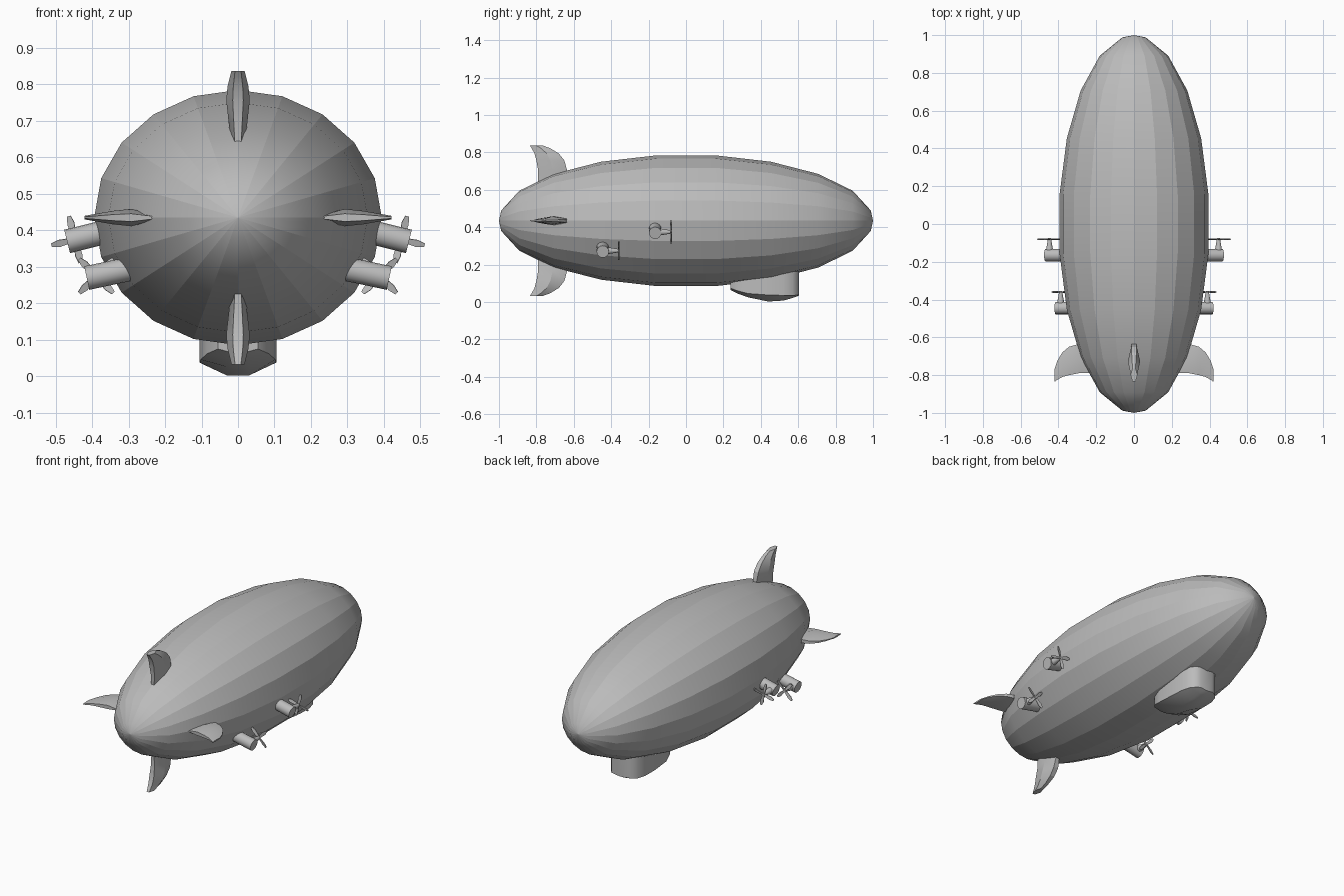
import bpy, bmesh, math
from mathutils import Matrix, Vector

if "Cube" in bpy.data.objects:
    bpy.data.objects.remove(bpy.data.objects["Cube"])

GREY = (0.5, 0.5, 0.5, 1)
grey = bpy.data.materials.new("plain grey")
grey.use_nodes = True
grey.diffuse_color = GREY
grey.node_tree.nodes["Principled BSDF"].inputs["Base Color"].default_value = GREY

MID = 0.435  # height of the hull axis


def finish(name, bm, matrix=Matrix(), angle=None):
    bmesh.ops.recalc_face_normals(bm, faces=bm.faces)
    bm.transform(matrix)
    if matrix.determinant() < 0:
        bmesh.ops.reverse_faces(bm, faces=bm.faces)
    mesh = bpy.data.meshes.new(name)
    bm.to_mesh(mesh)
    bm.free()
    mesh.materials.append(grey)
    obj = bpy.data.objects.new(name, mesh)
    bpy.context.collection.objects.link(obj)
    if angle:
        bpy.ops.object.select_all(action="DESELECT")
        obj.select_set(True)
        bpy.context.view_layer.objects.active = obj
        bpy.ops.object.shade_smooth_by_angle(angle=math.radians(angle))
    return obj


def loft(bm, rings):
    """Skin a list of equal closed rings and cap both ends."""
    loops = [[bm.verts.new(p) for p in ring] for ring in rings]
    n = len(loops[0])
    for a, b in zip(loops, loops[1:]):
        for i in range(n):
            bm.faces.new((a[i], a[(i + 1) % n], b[(i + 1) % n], b[i]))
    bm.faces.new(loops[0])
    bm.faces.new(loops[-1])


# Hull: stretched ball, smooth lengthwise with sharp seams between the panels
bm = bmesh.new()
SIDES = 20
rings = []
for lat in range(-81, 82, 18):
    y, r = math.sin(math.radians(lat)), math.cos(math.radians(lat))
    rings.append([bm.verts.new((0.399 * r * math.cos(i * math.tau / SIDES), y,
                                MID + 0.354 * r * math.sin(i * math.tau / SIDES)))
                  for i in range(SIDES)])
for a, b in zip(rings, rings[1:]):
    for i in range(SIDES):
        j = (i + 1) % SIDES
        bm.faces.new((a[i], a[j], b[j], b[i]))
for y, ring in ((-1, rings[0]), (1, rings[-1])):
    tip = bm.verts.new((0, y, MID))
    for i in range(SIDES):
        bm.faces.new((tip, ring[i], ring[(i + 1) % SIDES]))
for f in bm.faces:
    f.smooth = True
for e in bm.edges:
    e.smooth = abs(e.verts[0].co.y - e.verts[1].co.y) < 0.001
finish("hull", bm)

# Tail fins: swept outline (share of span, leading y, trailing y)
OUTLINE = [(0, -0.635, -0.79), (0.36, -0.635, -0.79), (0.62, -0.65, -0.80),
           (0.8, -0.68, -0.81), (0.93, -0.725, -0.825), (1, -0.765, -0.835)]


def fin(name, turn, root, tip, peak, thick):
    """Fin along local +z, thickest at the peak share of its span."""
    bm = bmesh.new()
    rings = []
    for t, lead, trail in OUTLINE:
        z = root + t * (tip - root)
        k = t / peak if t < peak else (1 - t) / (1 - peak)
        m = thick[0] + (thick[1] - thick[0]) * k
        e, mid = m * 0.45, (lead + trail) / 2
        rings.append([(e, lead, z), (m, mid, z), (e, trail, z),
                      (-e, trail, z), (-m, mid, z), (-e, lead, z)])
    loft(bm, rings)
    place = Matrix.Translation((0, 0, MID)) @ Matrix.Rotation(math.radians(turn), 4, "Y")
    finish(name, bm, place, 20)


fin("top_fin", 0, 0.19, 0.402, 0.7, (0.018, 0.034))
fin("bottom_fin", 180, 0.19, 0.402, 0.7, (0.018, 0.034))
fin("left_fin", 90, 0.22, 0.42, 0.4, (0.005, 0.026))
fin("right_fin", -90, 0.22, 0.42, 0.4, (0.005, 0.026))

# Gondola: (y, half width, side foot z, belly z)
STATIONS = [(0.237, 0.055, 0.075, 0.065), (0.27, 0.085, 0.062, 0.048),
            (0.33, 0.102, 0.046, 0.026), (0.44, 0.105, 0.038, 0.003),
            (0.52, 0.102, 0.036, 0.008), (0.57, 0.088, 0.036, 0.022),
            (0.595, 0.065, 0.037, 0.031), (0.605, 0.04, 0.04, 0.036)]
bm = bmesh.new()
loft(bm, [[(w, y, 0.17), (w, y, foot), (w * 0.3, y, belly),
           (-w * 0.3, y, belly), (-w, y, foot), (-w, y, 0.17)]
          for y, w, foot, belly in STATIONS])
finish("gondola", bm, angle=28)


# Engines: local x points outward, the propeller hub sits at the origin
def engine(tag, hub, inner, outer, tilt, spin):
    for side, sx in (("left", 1), ("right", -1)):
        place = (Matrix.Scale(sx, 4, (1, 0, 0)) @ Matrix.Translation(hub)
                 @ Matrix.Rotation(math.radians(tilt), 4, "Y"))
        # Drum reaching out from the hull
        bm = bmesh.new()
        bmesh.ops.create_cone(
            bm, segments=16, radius1=0.033, radius2=0.033, depth=outer - inner,
            cap_ends=True,
            matrix=Matrix.Translation(((inner + outer) / 2, -0.085, 0))
            @ Matrix.Rotation(math.pi / 2, 4, "Y"))
        finish(f"{side}_{tag}_nacelle", bm, place, 35)
        # Tapering shaft to the propeller
        bm = bmesh.new()
        bmesh.ops.create_cone(
            bm, segments=12, radius1=0.022, radius2=0.008, depth=0.08, cap_ends=True,
            matrix=Matrix.Translation((0, -0.035, 0))
            @ Matrix.Rotation(-math.pi / 2, 4, "X"))
        finish(f"{side}_{tag}_shaft", bm, place, 35)
        # Four leaf-shaped blades
        bm = bmesh.new()
        for i in range(4):
            turn = (Matrix.Rotation(math.radians(spin + 90 * i), 4, "Y")
                    @ Matrix.Rotation(math.radians(15), 4, "Z"))
            loft(bm, [[turn @ Vector((x * w, y, z))
                       for x, y in ((-1, -0.002), (1, -0.002), (1, 0.002), (-1, 0.002))]
                      for z, w in ((0, 0.005), (0.025, 0.008), (0.045, 0.01), (0.066, 0.005))])
        finish(f"{side}_{tag}_propeller", bm, place)


engine("forward", (0.447, -0.08, 0.375), -0.08, 0.022, 14, 0)
engine("rear", (0.388, -0.36, 0.275), -0.1, 0.027, 12, 33)
